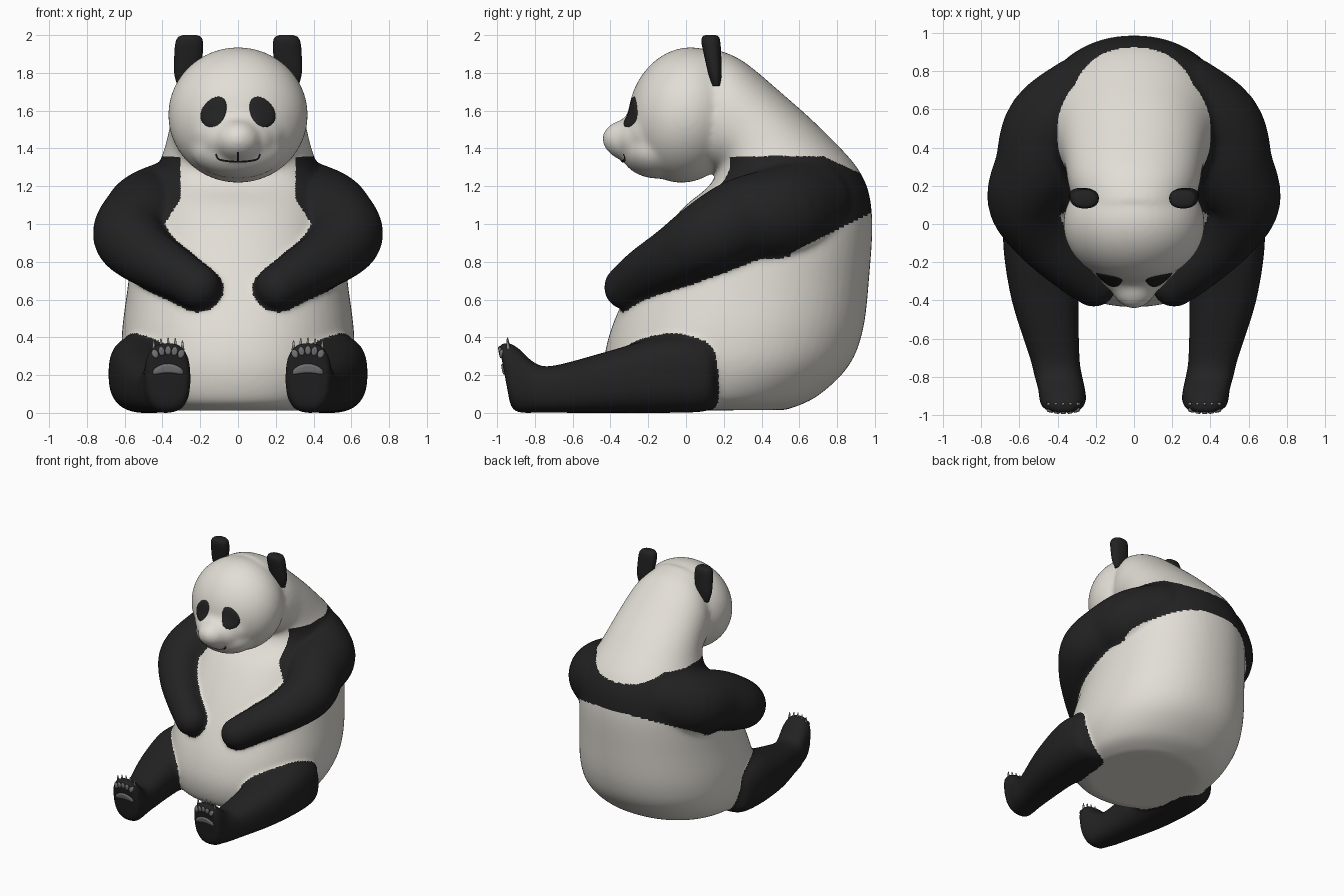
import bpy, bmesh, math
from mathutils import Vector, Matrix
from mathutils.bvhtree import BVHTree

if "Cube" in bpy.data.objects:
    bpy.data.objects.remove(bpy.data.objects["Cube"])


def material(name, rgb):
    m = bpy.data.materials.new(name)
    m.diffuse_color = (*rgb, 1)
    m.use_nodes = True
    m.node_tree.nodes["Principled BSDF"].inputs["Base Color"].default_value = m.diffuse_color
    return m


WHITE = material("cream fur", (0.76, 0.73, 0.67))
BLACK = material("black fur", (0.016, 0.016, 0.016))
GREY = material("grey pad", (0.17, 0.17, 0.17))
CLAW = material("pale claw", (0.32, 0.32, 0.31))


def spline(rows, n=5):
    """Catmull-Rom interpolation of rows of numbers."""
    out = []
    for i in range(len(rows) - 1):
        a, b = rows[max(i - 1, 0)], rows[i]
        c, d = rows[i + 1], rows[min(i + 2, len(rows) - 1)]
        for k in range(n):
            t = k / n
            out.append([q + 0.5 * t * (r - p + t * (2 * p - 5 * q + 4 * r - s + t * (3 * (q - r) + s - p)))
                        for p, q, r, s in zip(a, b, c, d)])
    return out + [list(rows[-1])]


def oval(centre, u, v, power=2.0, n=64):
    """Superellipse ring spanned by half-axes u and v."""
    pts = []
    for k in range(n):
        a = 2 * math.pi * k / n
        c, s = math.cos(a), math.sin(a)
        pts.append(centre + u * math.copysign(abs(c) ** (2 / power), c)
                   + v * math.copysign(abs(s) ** (2 / power), s))
    return pts


def loft(bm, rings):
    vs = [[bm.verts.new(p) for p in r] for r in rings]
    n = len(rings[0])
    for a, b in zip(vs, vs[1:]):
        for k in range(n):
            bm.faces.new((a[k], a[(k + 1) % n], b[(k + 1) % n], b[k]))
    bm.faces.new(vs[0][::-1])
    bm.faces.new(vs[-1])


def ball(bm, centre, radii, tilt=0):
    mat = Matrix.Translation(centre) @ Matrix.Rotation(tilt, 4, 'X') @ Matrix.Diagonal((*radii, 1))
    bmesh.ops.create_uvsphere(bm, u_segments=48, v_segments=32, radius=1, matrix=mat)


def finish(bm, name, mat):
    bmesh.ops.recalc_face_normals(bm, faces=bm.faces[:])
    for f in bm.faces:
        f.smooth = True
    me = bpy.data.meshes.new(name)
    bm.to_mesh(me)
    ob = bpy.data.objects.new(name, me)
    bpy.context.collection.objects.link(ob)
    if mat:
        me.materials.append(mat)
    return ob


# Trunk and neck: front y,z / back y,z / half width
trunk = bmesh.new()
rows = [(-0.28, 0.012, 0.53, 0.015, 0.41), (-0.39, 0.06, 0.69, 0.085, 0.53),
        (-0.435, 0.22, 0.855, 0.24, 0.605), (-0.41, 0.40, 0.935, 0.43, 0.615),
        (-0.33, 0.60, 0.97, 0.72, 0.585), (-0.19, 0.85, 0.985, 1.05, 0.545),
        (-0.03, 1.07, 0.925, 1.27, 0.485), (0.11, 1.19, 0.73, 1.49, 0.405),
        (0.16, 1.27, 0.51, 1.69, 0.365), (0.10, 1.29, 0.29, 1.87, 0.34),
        (0.02, 1.33, 0.12, 1.935, 0.29)]
rings = []
for fy, fz, by, bz, w in spline(rows):
    f, b = Vector((0, fy, fz)), Vector((0, by, bz))
    rings.append(oval((f + b) / 2, Vector((w, 0, 0)), (b - f) / 2, 2.15))
loft(trunk, rings)

# Head, snout and chin
ball(trunk, (0, 0.0, 1.577), (0.37, 0.305, 0.362), math.radians(-14))
ball(trunk, (0, -0.25, 1.435), (0.14, 0.195, 0.122), math.radians(-8))
ball(trunk, (0, -0.25, 1.45), (0.19, 0.13, 0.14))
ball(trunk, (0, -0.18, 1.48), (0.25, 0.16, 0.18))
ball(trunk, (0, -0.15, 1.395), (0.25, 0.20, 0.155))

# Arms (x, y, z, radius) and legs (y, inner x, outer x, low z, high z)
limbs = bmesh.new()
arm = [(0.25, 0.62, 1.10, 0.265), (0.43, 0.50, 1.055, 0.25), (0.505, 0.30, 1.02, 0.225),
       (0.57, 0.12, 0.935, 0.198), (0.49, -0.05, 0.835, 0.163), (0.34, -0.21, 0.745, 0.136),
       (0.21, -0.315, 0.665, 0.12)]
leg = [(0.16, 0.33, 0.60, 0.06, 0.33), (0.11, 0.29, 0.665, 0.01, 0.395),
       (-0.1, 0.28, 0.685, 0, 0.412), (-0.4, 0.29, 0.64, 0, 0.33),
       (-0.70, 0.285, 0.545, 0, 0.25), (-0.80, 0.27, 0.52, 0, 0.265),
       (-0.87, 0.255, 0.50, 0, 0.34), (-0.925, 0.25, 0.495, 0.005, 0.375),
       (-0.96, 0.265, 0.48, 0.04, 0.36)]
for s in (1, -1):
    path = spline(arm)
    pts = [Vector((s * p[0], p[1], p[2])) for p in path]
    rings = []
    for i, p in enumerate(pts):
        q = (pts[min(i + 1, len(pts) - 1)] - pts[max(i - 1, 0)]).to_track_quat('Z', 'Y')
        r = path[i][3]
        rings.append(oval(p, q @ Vector((r, 0, 0)), q @ Vector((0, r, 0))))
    loft(limbs, rings)
    for i in (0, -1):
        ball(limbs, pts[i], (path[i][3],) * 3)
    rings = []
    for y, x0, x1, z0, z1 in spline(leg):
        lean = -0.03 * max(0, (-y - 0.8) / 0.16)
        rings.append(oval(Vector((s * (x0 + x1) / 2, y, (z0 + z1) / 2)),
                          Vector(((x1 - x0) / 2, 0, 0)), Vector((0, lean, (z1 - z0) / 2)), 2.6))
    loft(limbs, rings)

# Fuse everything into one smooth skin
trunk_tree, limb_tree = BVHTree.FromBMesh(trunk), BVHTree.FromBMesh(limbs)
tmp = bpy.data.meshes.new("limbs")
limbs.to_mesh(tmp)
trunk.from_mesh(tmp)
body = finish(trunk, "body", None)
rm = body.modifiers.new("fuse", 'REMESH')
rm.mode, rm.voxel_size = 'VOXEL', 0.0125
sm = body.modifiers.new("soften", 'SMOOTH')
sm.factor, sm.iterations = 0.5, 24
skin = bpy.data.meshes.new_from_object(body.evaluated_get(bpy.context.evaluated_depsgraph_get()))
body.modifiers.clear()
body.data = skin
skin.materials.clear()
skin.materials.append(WHITE)
skin.materials.append(BLACK)

# Black limbs, shoulder fronts, and a black band round the upper back
for p in skin.polygons:
    p.use_smooth = True
    c = p.center
    low = max(0.83, 1.06 - 0.5 * (0.98 - c.y))
    high = 1.36 - 0.45 * max(0, c.y - 0.72)
    if c.y > 0.55 and c.z > 0.6:
        dark = low < c.z < high
    else:
        dark = limb_tree.find_nearest(c)[3] < trunk_tree.find_nearest(c)[3] + 0.006
        dark = dark or (c.z > 0.95 and abs(c.x) > 0.305 + 0.65 * max(0, 1.13 - c.z))
        dark = dark and c.z < 1.36 - 0.6 * max(0, 0.25 - c.y)
    p.material_index = int(dark)

skin_tree = BVHTree.FromPolygons([v.co for v in skin.vertices], [p.vertices[:] for p in skin.polygons])


def on_skin(x, z, lift):
    """Point on the front of the skin; points just past a foot's edge stay on the foot."""
    hit, normal, _, _ = skin_tree.ray_cast(Vector((x, -3, z)), Vector((0, 1, 0)))
    if hit is None or (z < 0.4 and hit.y > -0.92):
        return Vector((x, -0.93, z))
    return hit + normal * lift


def patch(bm, x, z, rx, rz, angle=0, bend=0, taper=0, lift=0.006, power=1.0):
    """Thin oval plate laid on the front of the skin."""
    rings, n = [], 28
    for k, up in ((1, -0.004), (0.93, lift * 0.6), (0.7, lift), (0.4, lift), (0.1, lift)):
        ring = []
        for i in range(n):
            a = 2 * math.pi * i / n
            v = rz * k * math.copysign(abs(math.sin(a)) ** power, math.sin(a))
            u = rx * k * math.cos(a) * (1 - taper * v / rz)
            v -= bend * u * u
            ring.append(bm.verts.new(on_skin(x + u * math.cos(angle) - v * math.sin(angle),
                                             z + u * math.sin(angle) + v * math.cos(angle), up)))
        rings.append(ring)
    for a, b in zip(rings, rings[1:]):
        for i in range(n):
            bm.faces.new((a[i], a[(i + 1) % n], b[(i + 1) % n], b[i]))
    bm.faces.new(rings[-1])


def line(bm, pts, half):
    """Thin strip laid on the front of the skin."""
    prev = None
    for i, p in enumerate(pts):
        a, b = pts[max(i - 1, 0)], pts[min(i + 1, len(pts) - 1)]
        d = Vector((b[0] - a[0], b[1] - a[1])).normalized() * half
        pair = [bm.verts.new(on_skin(p[0] - e * d.y, p[1] + e * d.x, 0.004)) for e in (1, -1)]
        if prev:
            bm.faces.new((prev[0], prev[1], pair[1], pair[0]))
        prev = pair


# Mouth
mouth = bmesh.new()
line(mouth, spline([(-0.115, 1.372), (-0.10, 1.345), (-0.05, 1.335), (0, 1.333),
                    (0.05, 1.335), (0.10, 1.345), (0.115, 1.372)]), 0.005)
line(mouth, [(0, 1.385 - 0.01 * i) for i in range(6)], 0.004)
finish(mouth, "mouth", BLACK)

for s, side in ((1, "left"), (-1, "right")):
    # Eye patches
    eye = bmesh.new()
    patch(eye, s * 0.127, 1.595, 0.064, 0.09, s * 0.55, taper=0.12)
    finish(eye, side + " eye patch", BLACK)

    # Ears: z, centre x, half x, centre y, half y
    ear = bmesh.new()
    rows = [(1.73, 0.275, 0.045, 0.16, 0.02), (1.80, 0.272, 0.066, 0.153, 0.036),
            (1.90, 0.262, 0.075, 0.14, 0.046), (1.96, 0.258, 0.073, 0.132, 0.05),
            (1.99, 0.256, 0.06, 0.13, 0.044), (2.0, 0.255, 0.035, 0.13, 0.028)]
    loft(ear, [oval(Vector((s * x, y, z)), Vector((rx, 0, 0)), Vector((0, ry, 0)), 2.3)
               for z, x, rx, y, ry in spline(rows)])
    finish(ear, side + " ear", BLACK)

    # Foot pads and claws
    pads, claws = bmesh.new(), bmesh.new()
    patch(pads, s * 0.37, 0.236, 0.084, 0.025, bend=3.5, lift=0.009, power=0.6)
    for i in range(-2, 3):
        x = s * 0.37 + 0.034 * i
        patch(pads, x, 0.33 - 0.0045 * i * i, 0.0165, 0.024, -0.15 * i, lift=0.009)
        tip = Matrix.Translation((x + 0.004 * i, -0.943, 0.374 - 0.004 * i * i)) @ Matrix.Rotation(0.1, 4, 'X')
        bmesh.ops.create_cone(claws, cap_ends=True, segments=10, radius1=0.011, radius2=0.003,
                              depth=0.05, matrix=tip)
    finish(pads, side + " foot pads", GREY)
    finish(claws, side + " claws", CLAW)
